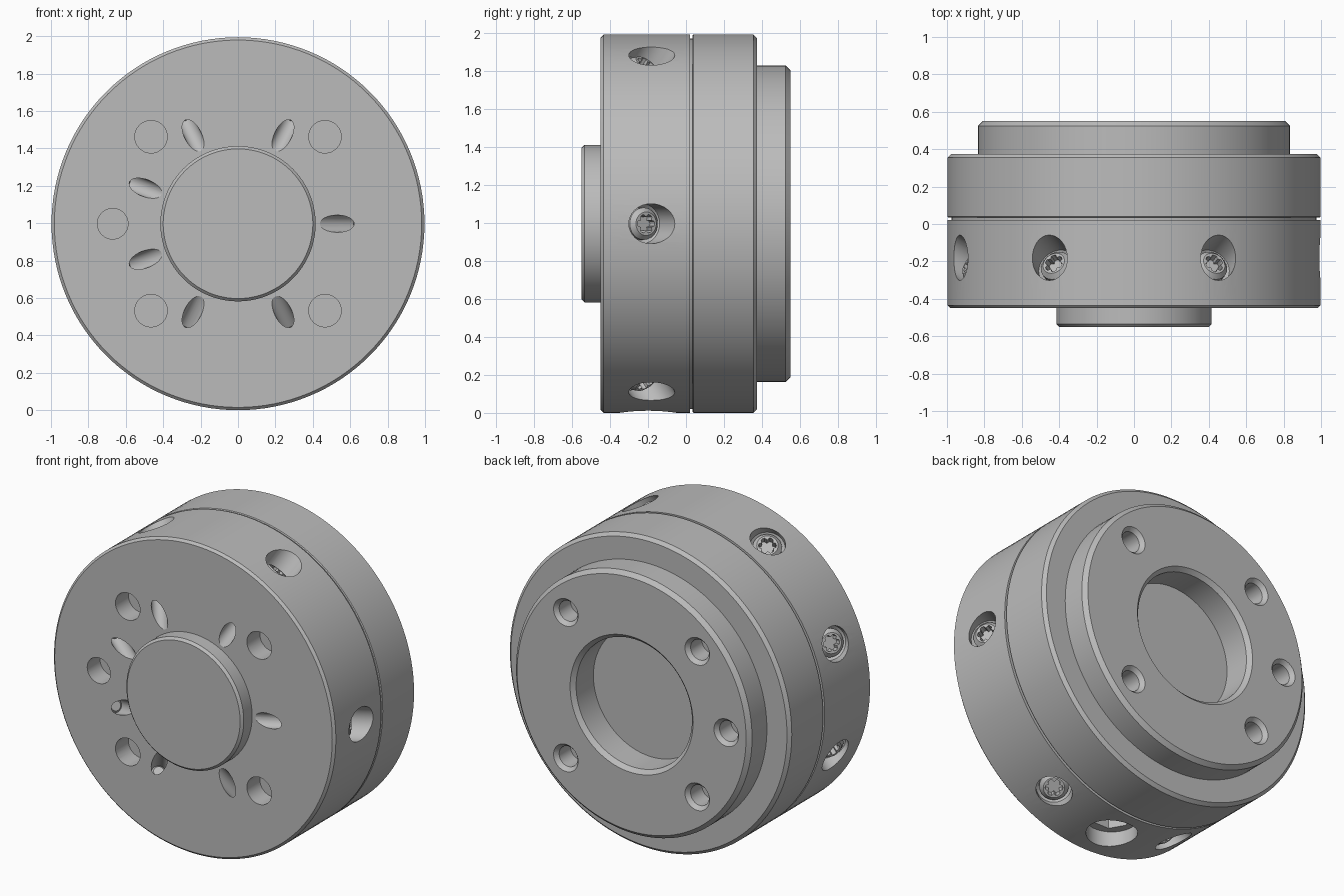
import bpy, bmesh, math
from mathutils import Matrix, Vector

if "Cube" in bpy.data.objects:
    bpy.data.objects.remove(bpy.data.objects["Cube"])

R = 0.997                       # body radius
CENTRE = Vector((0, 0, R))

steel = bpy.data.materials.new("grey steel")
steel.use_nodes = True
GREY = (0.5, 0.5, 0.5, 1)
steel.diffuse_color = GREY
steel.node_tree.nodes["Principled BSDF"].inputs["Base Color"].default_value = GREY


def frame(origin, direction):
    """Matrix placing local z along a direction from an origin."""
    quat = Vector(direction).to_track_quat('Z', 'Y')
    return Matrix.Translation(CENTRE + Vector(origin)) @ quat.to_matrix().to_4x4()


def finish(name, bm, matrix):
    bmesh.ops.remove_doubles(bm, verts=bm.verts, dist=1e-5)
    bmesh.ops.transform(bm, matrix=matrix, verts=bm.verts)
    bmesh.ops.recalc_face_normals(bm, faces=bm.faces)
    mesh = bpy.data.meshes.new(name)
    bm.to_mesh(mesh)
    bm.free()
    mesh.materials.append(steel)
    obj = bpy.data.objects.new(name, mesh)
    bpy.context.collection.objects.link(obj)
    return obj


def lathe(name, profile, matrix, steps=32):
    """Solid of revolution from (radius, height) points around local z."""
    bm = bmesh.new()
    pts = [bm.verts.new((r, 0, h)) for r, h in profile]
    edges = [bm.edges.new(pair) for pair in zip(pts, pts[1:])]
    bmesh.ops.spin(bm, geom=pts + edges, cent=(0, 0, 0), axis=(0, 0, 1),
                   angle=math.tau, steps=steps, use_merge=False)
    return finish(name, bm, matrix)


def prism(name, radii, low, high, matrix):
    """Straight prism whose corners take the listed radii in turn."""
    bm = bmesh.new()
    n = len(radii)
    ring = [bm.verts.new((r * math.cos(math.tau * i / n), r * math.sin(math.tau * i / n), low))
            for i, r in enumerate(radii)]
    face = bm.faces.new(ring)
    top = bmesh.ops.extrude_face_region(bm, geom=[face], use_keep_orig=True)
    moved = [v for v in top["geom"] if isinstance(v, bmesh.types.BMVert)]
    bmesh.ops.translate(bm, verts=moved, vec=(0, 0, high - low))
    return finish(name, bm, matrix)


def activate(obj):
    bpy.ops.object.select_all(action='DESELECT')
    obj.select_set(True)
    bpy.context.view_layer.objects.active = obj


def cut(target, cutter):
    mod = target.modifiers.new("cut", 'BOOLEAN')
    mod.operation = 'DIFFERENCE'
    mod.solver = 'EXACT'
    mod.object = cutter
    activate(target)
    bpy.ops.object.modifier_apply(modifier=mod.name)
    bpy.data.objects.remove(cutter)


def smooth(obj):
    activate(obj)
    bpy.ops.object.shade_smooth_by_angle(angle=math.radians(25))


AXIS = frame((0, 0, 0), (0, 1, 0))

# Front housing with its raised centre boss and the neck inside the groove
housing = lathe("front_housing", [
    (0, -0.55), (0.4, -0.55), (0.415, -0.535), (0.415, -0.45), (R - 0.015, -0.45),
    (R, -0.435), (R, 0.022), (R - 0.02, 0.022), (R - 0.02, 0.036), (0, 0.036)], AXIS, 128)

# Rear flange with stepped shoulder and central recess
flange = lathe("rear_flange", [
    (0, 0.034), (R - 0.005, 0.034), (R, 0.039), (R, 0.355), (R - 0.02, 0.375), (0.835, 0.375),
    (0.835, 0.525), (0.81, 0.55), (0.435, 0.55), (0.41, 0.525), (0.41, 0.35), (0, 0.35)], AXIS, 128)

# Blind bolt holes on both faces
bolts = [(sx * 0.465, sz * 0.465) for sx in (-1, 1) for sz in (-1, 1)]
for x, z in bolts + [(-0.67, 0)]:
    r = 0.087 if z else 0.082
    cut(housing, lathe("bolt_bore", [(0, -0.1), (r, -0.1), (r, 0.13), (0, 0.13)],
                       frame((x, -0.45, z), (0, 1, 0))))
    cut(flange, lathe("rear_bore", [(0, -0.1), (0.087, -0.1), (0.087, 0), (0.065, 0.025),
                                    (0.065, 0.14), (0, 0.14)],
                      frame((x, 0.55, z), (0, -1, 0))))

# Slanted screw channels running from the rim to the front face
screws = []
for degrees in (0, 63, 117, 159, 201, 243, 297):
    a = math.radians(degrees)
    radial = Vector((math.cos(a), 0, math.sin(a)))
    slant = frame(radial * R + Vector((0, -0.18, 0)),
                  -radial * math.cos(math.pi / 6) - Vector((0, 0.5, 0)))
    cut(housing, lathe("screw_channel", [
        (0, -0.2), (0.105, -0.2), (0.105, 0.1), (0.046, 0.16), (0.046, 0.625), (0, 0.625)], slant))
    screw = lathe("clamp_screw", [
        (0, 0.06), (0.062, 0.06), (0.085, 0.085), (0.085, 0.125), (0.044, 0.165),
        (0.044, 0.4), (0.03, 0.42), (0, 0.42)], slant)
    cut(screw, prism("star_socket", [0.052, 0.05, 0.036, 0.05] * 6, 0.03, 0.11, slant))
    screws.append(screw)

# Drive port underneath with hexagonal socket
under = frame((0, -0.2, -R), (0, 0, 1))
cut(housing, lathe("port_bore", [(0, -0.1), (0.15, -0.1), (0.15, 0.1), (0, 0.1)], under, 48))
cut(housing, prism("hex_socket", [0.11] * 6, 0.05, 0.22, under))

for part in [housing, flange] + screws:
    smooth(part)
